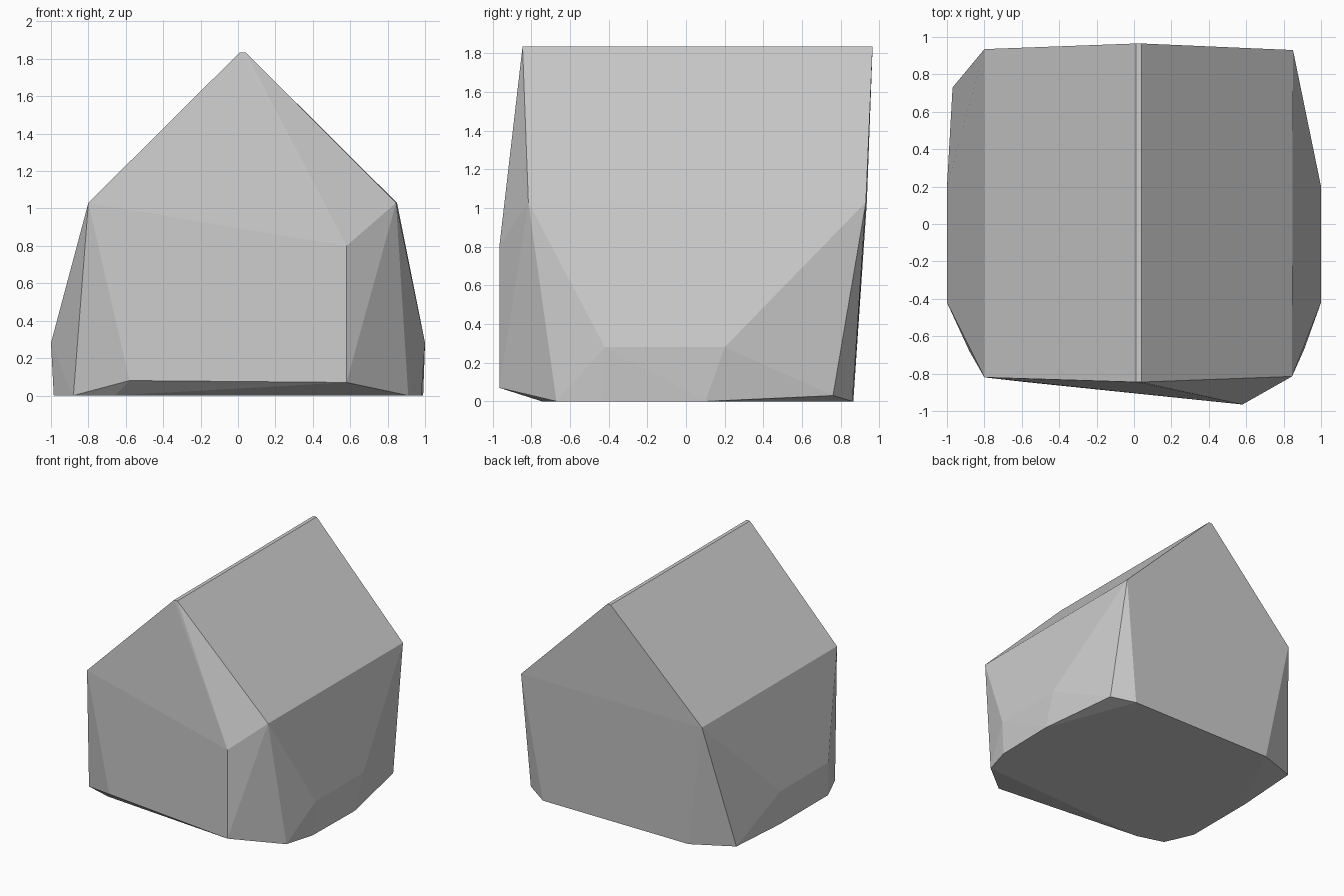
import bpy
import bmesh
import math

if "Cube" in bpy.data.objects:
    bpy.data.objects.remove(bpy.data.objects["Cube"])


def convex_solid(name, *groups):
    """Wrap a tight faceted skin around groups of corner points."""
    bm = bmesh.new()
    for group in groups:
        for co in group:
            bm.verts.new(co)
    result = bmesh.ops.convex_hull(bm, input=bm.verts[:])
    loose = {g for g in result["geom_interior"] + result["geom_unused"]
             if isinstance(g, bmesh.types.BMVert)}
    bmesh.ops.delete(bm, geom=list(loose), context='VERTS')
    # merge nearly flat triangles into clean facets
    bmesh.ops.dissolve_limit(bm, angle_limit=math.radians(1.0),
                             verts=bm.verts[:], edges=bm.edges[:])
    bmesh.ops.recalc_face_normals(bm, faces=bm.faces[:])
    mesh = bpy.data.meshes.new(name)
    bm.to_mesh(mesh)
    bm.free()
    obj = bpy.data.objects.new(name, mesh)
    bpy.context.collection.objects.link(obj)
    return obj


# Roof ridge: a narrow flat strip, front to back
ridge = [(x, y, 1.835) for y in (-0.845, 0.965) for x in (0.01, 0.04)]

# Eaves: four upper wall corners
eaves = [(-0.80, -0.82, 1.03), (0.845, -0.815, 1.03),
         (0.85, 0.93, 1.03), (-0.80, 0.935, 1.03)]

# Front wall: leans outward to a vertical edge on the right
front = [(0.58, -0.965, 0.07), (0.58, -0.965, 0.80), (-0.58, -0.845, 0.08)]

# Side walls: widest along a low belt
belt = [(side, y, 0.28) for side in (-1.0, 1.0) for y in (-0.42, 0.20)]

# Base outline
base = [(-0.66, -0.745, 0), (-0.88, -0.68, 0), (-0.985, -0.44, 0),
        (-0.985, 0.18, 0), (-0.97, 0.73, 0.02), (-0.63, 0.865, 0),
        (0.70, 0.86, 0), (0.88, 0.76, 0.03), (0.99, 0.10, 0),
        (0.98, -0.43, 0), (0.91, -0.67, 0)]

convex_solid("house_shell", ridge, eaves, front, belt, base)
